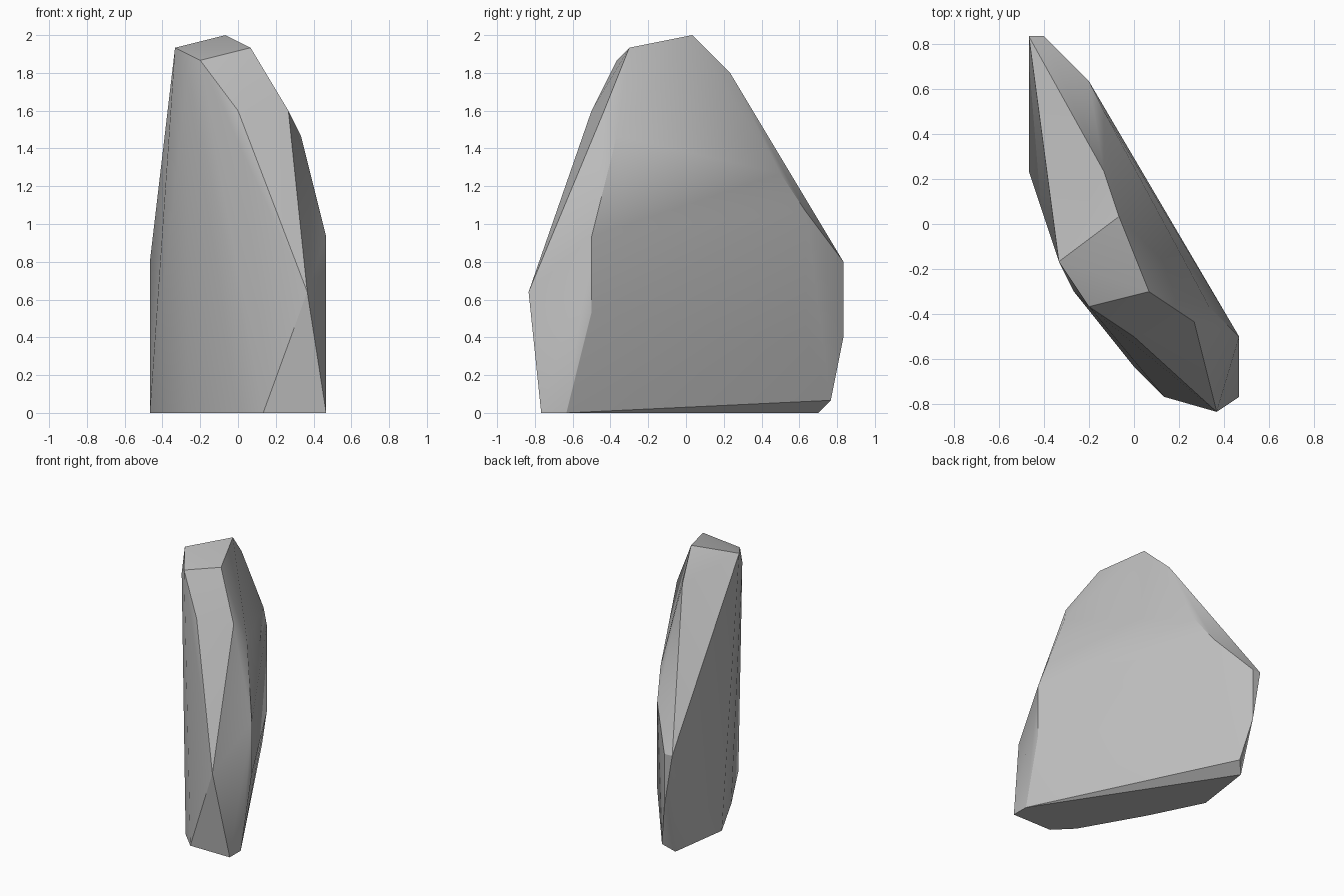
import bpy
import bmesh
import math
from mathutils import Vector

default_cube = bpy.data.objects.get("Cube")
if default_cube:
    bpy.data.objects.remove(default_cube, do_unlink=True)

# Corners are placed on a regular grid, then scaled to size
GRID = 1 / 15
OFFSET = Vector((0, 0.5, 0))

# Slanted cap on the summit
summit_cap = [(-1, 0, 30), (1, -5, 29), (-3, -6, 28), (-5, -3, 29)]

# Shoulders just under the cap
shoulders = [(-2, 3, 27), (-4, -5, 27), (4, -7, 24), (0, -8, 24), (5, -6, 22)]

# Broad side, with its front and rear chamfers
broad_side = [(7, -8, 14), (7, -8, 8), (-2, 7, 19), (-3, 9, 16), (-3, 9, 6)]

# Front nose and narrow rear edge
front_nose = [(5.5, -13, 9.6)]
rear_edge = [(-7, 12, 12), (-6, 12, 12), (-6, 12, 6), (-5, 11, 1), (-4, 9, 1)]

# Flat footprint, given in plan
footprint = [(7, -12), (7, -10), (-6, 10), (-7, 3), (-4, -3), (0, -10), (2, -12)]
base = [(x, y, 0) for x, y in footprint]


def make_material(name, colour):
    material = bpy.data.materials.new(name)
    material.use_nodes = True
    material.diffuse_color = colour
    shader = next(n for n in material.node_tree.nodes if n.type == "BSDF_PRINCIPLED")
    shader.inputs["Base Color"].default_value = colour
    shader.inputs["Roughness"].default_value = 0.9
    return material


def make_hull(name, corners, material):
    """Wrap the corners in a faceted convex shell."""
    bm = bmesh.new()
    for corner in corners:
        bm.verts.new((Vector(corner) + OFFSET) * GRID)
    hull = bmesh.ops.convex_hull(bm, input=bm.verts[:])
    spare = [v for v in hull["geom_interior"] if isinstance(v, bmesh.types.BMVert)]
    bmesh.ops.delete(bm, geom=spare, context="VERTS")
    # Merge the triangles that lie in one plane
    bmesh.ops.dissolve_limit(bm, angle_limit=math.radians(1),
                             verts=bm.verts[:], edges=bm.edges[:])
    bmesh.ops.recalc_face_normals(bm, faces=bm.faces[:])
    mesh = bpy.data.meshes.new(name)
    bm.to_mesh(mesh)
    bm.free()
    mesh.materials.append(material)
    obj = bpy.data.objects.new(name, mesh)
    bpy.context.collection.objects.link(obj)
    return obj


stone_grey = make_material("stone grey", (0.5, 0.5, 0.5, 1))
rock = make_hull("standing_rock",
                 summit_cap + shoulders + broad_side + front_nose + rear_edge + base,
                 stone_grey)

# Soft facets with crisp ridges
bpy.ops.object.select_all(action="DESELECT")
rock.select_set(True)
bpy.context.view_layer.objects.active = rock
bpy.ops.object.shade_smooth_by_angle(angle=math.radians(30))
